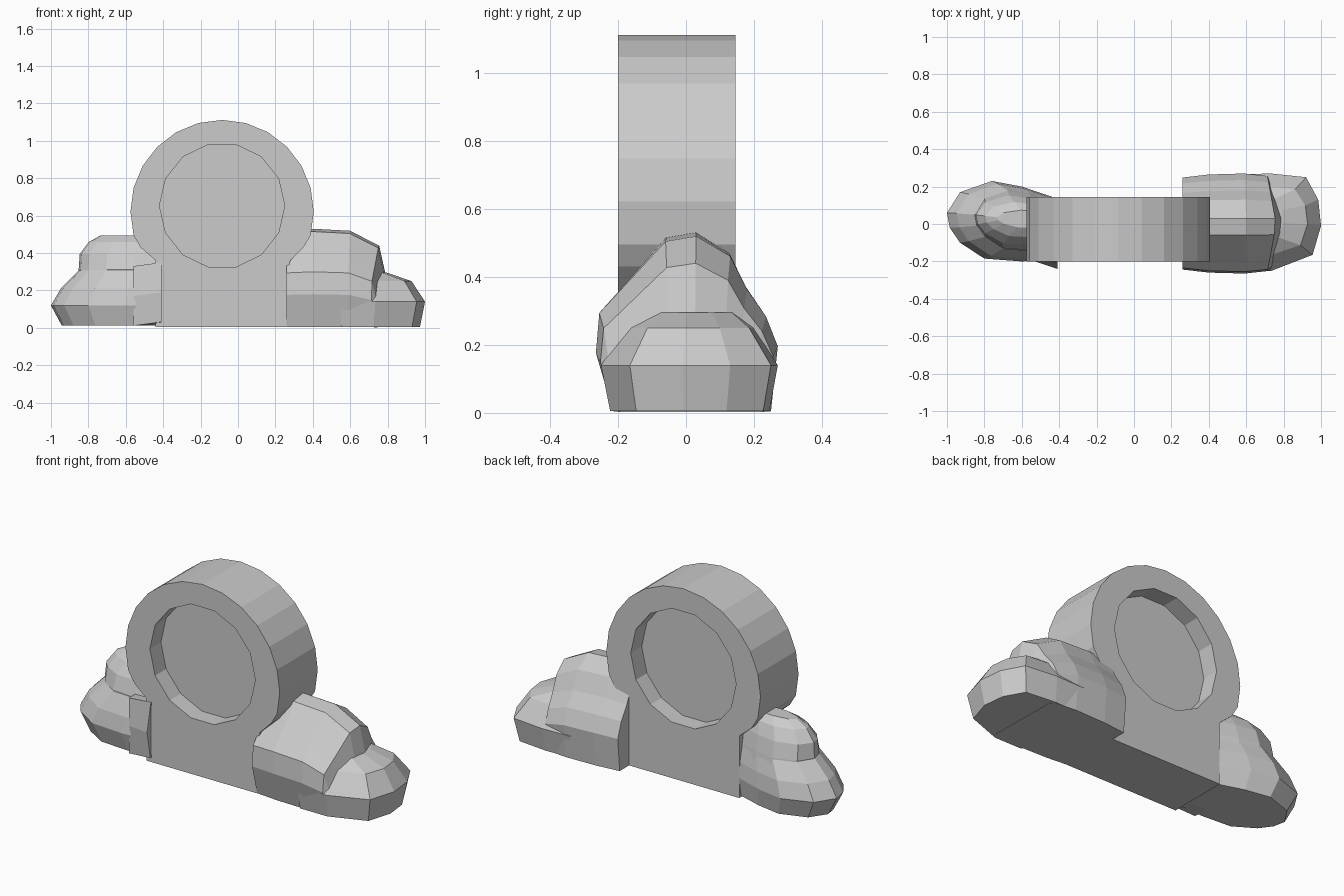
import bpy, bmesh, math

if "Cube" in bpy.data.objects:
    bpy.data.objects.remove(bpy.data.objects["Cube"])


def loft(name, rings):
    """Skin a list of equal-length closed loops and cap both ends."""
    bm = bmesh.new()
    loops = [[bm.verts.new(p) for p in ring] for ring in rings]
    n = len(loops[0])
    for a, b in zip(loops, loops[1:]):
        for i in range(n):
            j = (i + 1) % n
            bm.faces.new((a[i], a[j], b[j], b[i]))
    bm.faces.new(loops[0])
    bm.faces.new(loops[-1])
    bmesh.ops.recalc_face_normals(bm, faces=bm.faces)
    mesh = bpy.data.meshes.new(name)
    bm.to_mesh(mesh)
    bm.free()
    ob = bpy.data.objects.new(name, mesh)
    bpy.context.collection.objects.link(ob)
    return ob


def prism(name, outline, y0, y1):
    return loft(name, [[(x, y, z) for x, z in outline] for y in (y0, y1)])


def arc(cx, cz, r, a0, a1, n):
    return [(cx + r * math.cos(math.radians(a0 + (a1 - a0) * i / n)),
             cz + r * math.sin(math.radians(a0 + (a1 - a0) * i / n)))
            for i in range(n + 1)]


# Upright ring and its plinth as one profile
CX = -0.085
outline = [(-0.44, 0.005), (0.265, 0.005), (0.265, 0.31), (0.28, 0.36)]
outline += arc(CX, 0.622, 0.49, -15, 195, 14)
outline.insert(4, (0.35, 0.43))
outline += [(-0.52, 0.43), (-0.44, 0.36)]
ring = prism("ring_and_plinth", outline, -0.2, 0.145)

# Shallow recess on each side, leaving a disc in the middle
hole = arc(CX, 0.653, 0.335, 0, 360, 14)[:-1]
for side, y0, y1 in (("front", -0.3, -0.10), ("back", 0.045, 0.3)):
    cutter = prism(side + "_recess_cutter", hole, y0, y1)
    cutter.hide_render = True
    cutter.hide_viewport = True
    mod = ring.modifiers.new(side + "_recess", 'BOOLEAN')
    mod.operation = 'DIFFERENCE'
    mod.solver = 'EXACT'
    mod.object = cutter

# Right rock: tall mound, cross-section swept along x
section = [(-0.215, 0.005), (-0.265, 0.18), (-0.255, 0.30), (-0.20, 0.36),
           (-0.06, 0.515), (0.03, 0.53), (0.13, 0.47), (0.18, 0.37),
           (0.235, 0.29), (0.27, 0.20), (0.25, 0.005)]
rings = []
for x, sy, sz, bulge in ((0.26, 0.92, 0.98, 0), (0.40, 0.98, 1, 0),
                         (0.59, 1, 0.98, 0.01), (0.715, 0.95, 0.83, 0.045),
                         (0.735, 0.9, 0.55, 0.06)):
    rings.append([(x + bulge * (1 - abs(y) / 0.26), y * sy, z * sz)
                  for y, z in section])
loft("right_rock_mound", rings)

# Right rock: low toe, footprint stacked upward
toe = [(0.55, -0.25), (0.735, -0.25), (0.955, -0.165), (1.0, -0.01),
       (0.985, 0.13), (0.92, 0.25), (0.73, 0.27), (0.55, 0.265)]
rings = []
for z, sx, sy in ((0.005, 0.94, 0.9), (0.14, 1, 1), (0.25, 0.84, 0.72),
                  (0.295, 0.55, 0.5)):
    rings.append([(0.55 + (x - 0.55) * sx, 0.02 + (y - 0.02) * sy,
                   z) for x, y in toe])
loft("right_rock_toe", rings)

# Left rock: rounded lower boulder and smaller upper boulder
foot = [(-1.0, 0.06), (-0.985, -0.02), (-0.93, -0.1), (-0.80, -0.185),
        (-0.60, -0.20), (-0.42, -0.19), (-0.42, 0.14), (-0.60, 0.20),
        (-0.76, 0.23), (-0.93, 0.17)]


def boulder(name, levels, ax, ay):
    loft(name, [[(ax + (x - ax) * sx, ay + (y - ay) * sy, z) for x, y in foot]
                for z, sx, sy in levels])


boulder("left_rock_lower", ((0.012, 0.90, 0.85), (0.12, 1, 1),
                            (0.21, 0.91, 0.93), (0.31, 0.74, 0.74),
                            (0.34, 0.6, 0.5)), -0.42, 0.02)
boulder("left_rock_upper", ((0.25, 0.72, 0.80), (0.31, 0.745, 0.74),
                            (0.395, 0.735, 0.62), (0.46, 0.65, 0.44),
                            (0.495, 0.54, 0.22)), -0.42, 0.03)

# Small ledge of the left rock that juts out in front of the plinth
loft("left_rock_ledge", [
    [(-0.56, -0.19, z0), (-0.41, y, z0 + 0.02), (-0.42, -0.12, z0), (-0.56, -0.1, z0)]
    for z0, y in ((0.012, -0.21), (0.17, -0.24), (0.33, -0.205))])
